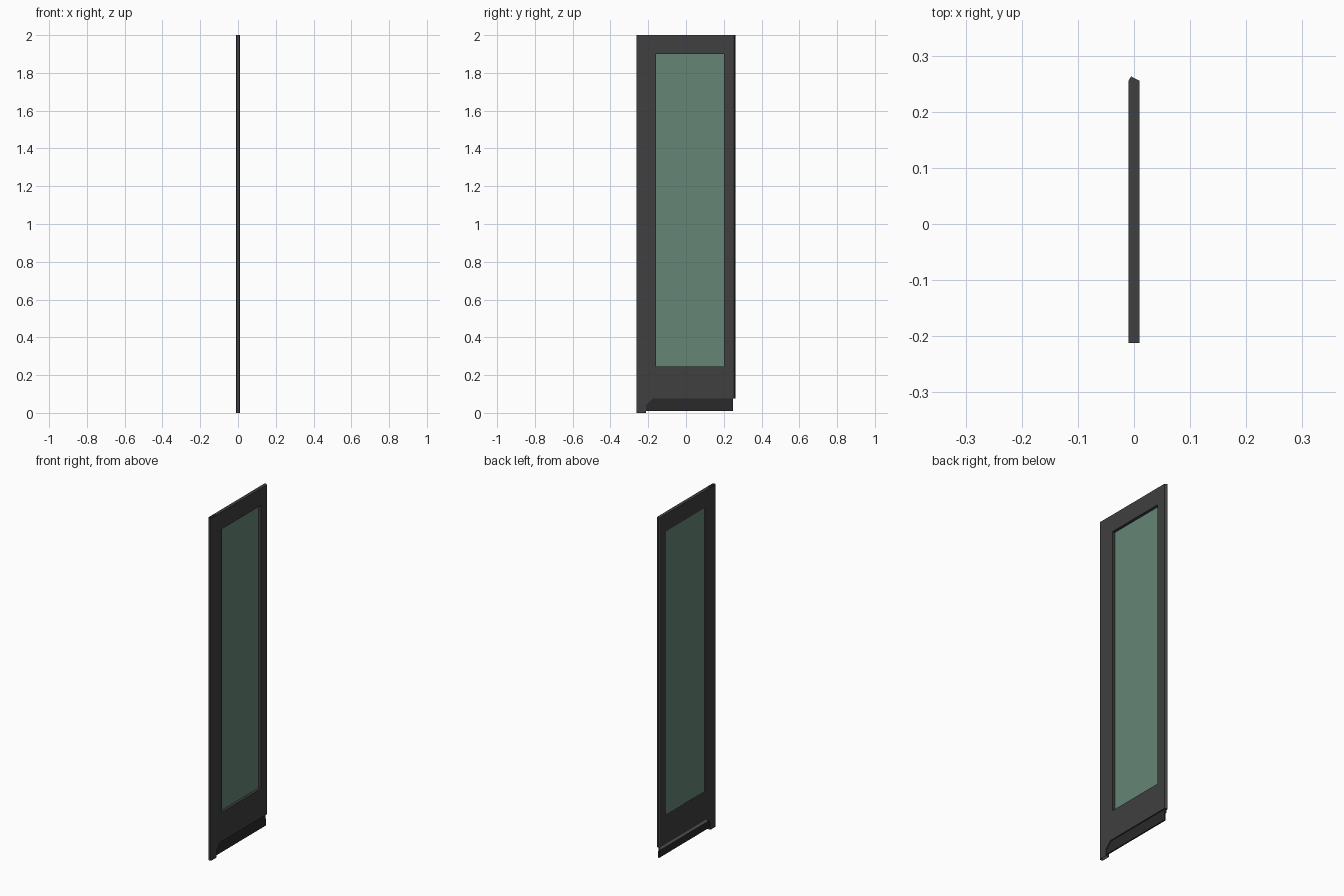
import bpy, bmesh

if "Cube" in bpy.data.objects:
    bpy.data.objects.remove(bpy.data.objects["Cube"])

T = 0.01  # half thickness of the leaf


def material(name, color):
    m = bpy.data.materials.new(name)
    m.diffuse_color = color
    m.use_nodes = True
    m.node_tree.nodes["Principled BSDF"].inputs["Base Color"].default_value = m.diffuse_color
    return m


FRAME = material("dark_frame", (0.05, 0.05, 0.05, 1))
RUBBER = material("black_rubber", (0.022, 0.022, 0.022, 1))
GLASS = material("green_glass", (0.13, 0.235, 0.18, 0.9))
METAL = material("grey_metal", (0.25, 0.25, 0.25, 1))


def finish(bm, name, mat):
    bmesh.ops.recalc_face_normals(bm, faces=bm.faces)
    me = bpy.data.meshes.new(name)
    bm.to_mesh(me)
    bm.free()
    ob = bpy.data.objects.new(name, me)
    ob.data.materials.append(mat)
    bpy.context.collection.objects.link(ob)
    return ob


def prism_z(name, profile, z0, z1, mat, closed=True, caps=True):
    """Extrude an (x, y) profile vertically."""
    bm = bmesh.new()
    lo = [bm.verts.new((x, y, z0)) for x, y in profile]
    hi = [bm.verts.new((x, y, z1)) for x, y in profile]
    n = len(profile)
    for i in range(n if closed else n - 1):
        j = (i + 1) % n
        bm.faces.new((lo[i], lo[j], hi[j], hi[i]))
    if caps:
        bm.faces.new(lo)
        bm.faces.new(hi)
    return finish(bm, name, mat)


def prism_y(name, profile, y0, y1, mat):
    """Extrude an (x, z) profile along the leaf width."""
    bm = bmesh.new()
    a = [bm.verts.new((x, y0, z)) for x, z in profile]
    b = [bm.verts.new((x, y1, z)) for x, z in profile]
    n = len(profile)
    for i in range(n):
        j = (i + 1) % n
        bm.faces.new((a[i], a[j], b[j], b[i]))
    bm.faces.new(a)
    bm.faces.new(b)
    return finish(bm, name, mat)


# Window frame: outline with chamfered lower corner around the opening
L, R, BOT, TOP = -0.212, 0.255, 0.075, 2.0
gl, gr, gb, gt = -0.16, 0.20, 0.245, 1.90
bm = bmesh.new()
outer = [bm.verts.new((-T, y, z)) for y, z in
         ((L, BOT - 0.035), (L + 0.035, BOT), (R, BOT), (R, TOP), (L, TOP))]
inner = [bm.verts.new((-T, y, z)) for y, z in
         ((gl, gb), (gr, gb), (gr, gt), (gl, gt))]
o, i = outer, inner
for loop in ((o[0], o[1], o[2], i[1], i[0]), (o[2], o[3], i[2], i[1]),
             (o[3], o[4], i[3], i[2]), (o[4], o[0], i[0], i[3])):
    bm.faces.new(loop)
base = bm.faces[:]
ext = bmesh.ops.extrude_face_region(bm, geom=base, use_keep_orig=True)
bmesh.ops.translate(bm, vec=(2 * T, 0, 0),
                    verts=[g for g in ext["geom"] if isinstance(g, bmesh.types.BMVert)])
# Long outer sides are covered by the edge profiles
sides = [f for f in bm.faces
         if all(abs(v.co.y - L) < 1e-5 for v in f.verts)
         or all(abs(v.co.y - R) < 1e-5 for v in f.verts)]
bmesh.ops.delete(bm, geom=sides, context="FACES")
finish(bm, "window_frame", FRAME)

# Pointed closing edge
prism_z("closing_edge", [(-T, R), (-0.005, 0.263), (T, R)], BOT, TOP, FRAME)

# Hinge-side channel, open at the ends
prism_z("hinge_channel", [(T, L), (T, -0.255), (0.008, -0.263),
                          (-0.008, -0.263), (-T, -0.255), (-T, L)],
        0, TOP, FRAME, caps=False)

# Glass pane set near the inner face
prism_z("glass_pane", [(-0.009, gl), (-0.009, gr), (-0.006, gr), (-0.006, gl)],
        gb, gt, GLASS)

# Bottom seal and its metal holder
prism_y("bottom_seal", [(-0.004, 0.08), (0.003, 0.08), (0.006, 0.01), (-0.002, 0.01)],
        L, 0.25, RUBBER)
prism_y("seal_holder", [(-0.004, 0.078), (-0.008, 0.075), (-0.008, 0.056), (-0.003, 0.056)],
        L, 0.25, METAL)
